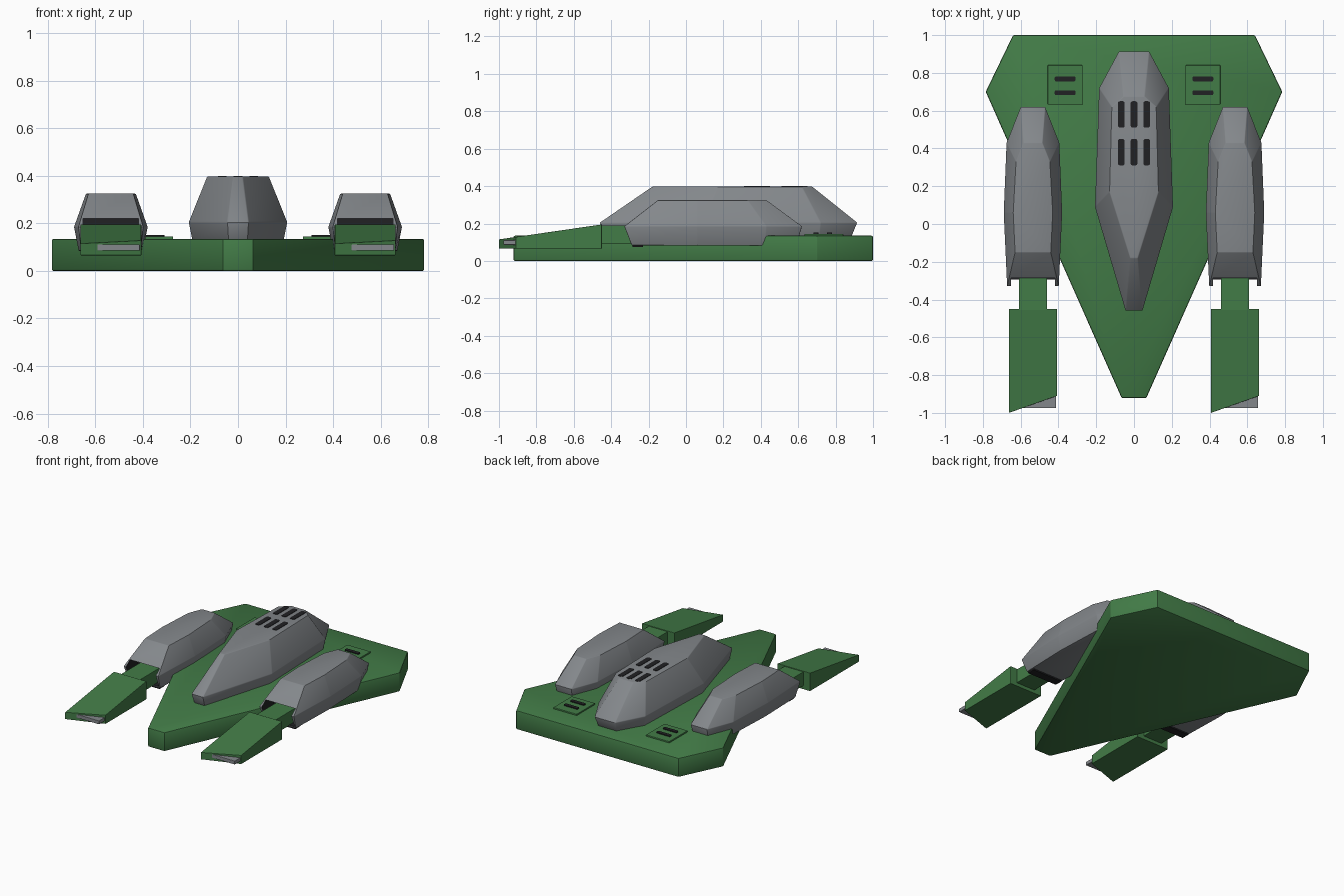
import bpy, bmesh, math

cube = bpy.data.objects.get("Cube")
if cube:
    bpy.data.objects.remove(cube, do_unlink=True)


def make_material(name, rgb):
    m = bpy.data.materials.new(name)
    m.use_nodes = True
    m.diffuse_color = (*rgb, 1)
    bsdf = m.node_tree.nodes["Principled BSDF"]
    bsdf.inputs["Base Color"].default_value = (*rgb, 1)
    bsdf.inputs["Roughness"].default_value = 0.6
    return m


GREEN = make_material("hull green", (0.055, 0.2, 0.063))
GRAY = make_material("armour gray", (0.23, 0.245, 0.26))
DARK = make_material("vent black", (0.015, 0.015, 0.017))


def finish(bm, name, mats, loc=(0, 0, 0), bevel=0.0, segments=2):
    """Turn a bmesh into an object with an optional soft edge."""
    bmesh.ops.recalc_face_normals(bm, faces=bm.faces)
    if bevel:
        bmesh.ops.bevel(bm, geom=bm.edges[:], offset=bevel, segments=segments,
                        profile=0.5, affect='EDGES', clamp_overlap=True)
    mesh = bpy.data.meshes.new(name)
    bm.to_mesh(mesh)
    bm.free()
    for m in mats:
        mesh.materials.append(m)
    ob = bpy.data.objects.new(name, mesh)
    ob.location = loc
    bpy.context.collection.objects.link(ob)
    return ob


def smooth(ob, angle=28):
    bpy.ops.object.select_all(action='DESELECT')
    ob.select_set(True)
    bpy.context.view_layer.objects.active = ob
    bpy.ops.object.shade_smooth_by_angle(angle=math.radians(angle))


def loft(layers):
    """Stack mirrored half outlines [(z, [(x, y), ...]), ...] into a solid."""
    bm = bmesh.new()
    rings = []
    for z, half in layers:
        pts = half + [(-x, y) for x, y in reversed(half)]
        rings.append([bm.verts.new((x, y, z)) for x, y in pts])
    n = len(rings[0])
    for a, b in zip(rings, rings[1:]):
        for i in range(n):
            j = (i + 1) % n
            bm.faces.new((a[i], a[j], b[j], b[i]))
    bm.faces.new(rings[0])
    bm.faces.new(rings[-1])
    return bm


def box_mesh(x, y, z):
    """Box from (low, high) ranges on each axis."""
    bm = bmesh.new()
    bmesh.ops.create_cube(bm, size=1)
    for v in bm.verts:
        v.co = [r[0] if c < 0 else r[1] for c, r in zip(v.co, (x, y, z))]
    return bm


def slot(name, x, y, z, w, l, height=0.008):
    """Thin dark vent plate with rounded corners."""
    bm = box_mesh((-w / 2, w / 2), (-l / 2, l / 2), (-height / 2, height / 2))
    upright = [e for e in bm.edges
               if abs(e.verts[0].co.z - e.verts[1].co.z) > height / 2]
    bmesh.ops.bevel(bm, geom=upright, offset=min(w, l) * 0.3, segments=3,
                    profile=0.5, affect='EDGES')
    return finish(bm, name, [DARK], (x, y, z))


# Arrowhead hull
outline = [(0.065, -0.922), (0.785, 0.70), (0.64, 1.0)]
hull = finish(loft([(0.0, outline), (0.135, outline)]), "hull", [GREEN], bevel=0.008)
smooth(hull)

# Central canopy with six vents
canopy = finish(loft([
    (0.12, [(0.04, -0.43), (0.19, 0.09), (0.17, 0.71), (0.07, 0.88)]),
    (0.205, [(0.045, -0.46), (0.207, 0.09), (0.185, 0.72), (0.08, 0.915)]),
    (0.397, [(0.02, -0.18), (0.13, 0.17), (0.118, 0.62), (0.055, 0.675)]),
]), "canopy", [GRAY], bevel=0.004)
smooth(canopy)
for row, y in enumerate((0.38, 0.58)):
    for col in (-1, 0, 1):
        slot(f"canopy_vent_{row}_{col + 1}", col * 0.067, y, 0.396, 0.036, 0.14)

for side, sx in (("right", -1), ("left", 1)):
    cx = sx * 0.535

    # Side pod, hollowed at the front
    pod = finish(loft([
        (0.083, [(0.125, -0.29), (0.135, 0.06), (0.12, 0.42), (0.055, 0.59)]),
        (0.185, [(0.137, -0.33), (0.155, 0.06), (0.14, 0.43), (0.065, 0.62)]),
        (0.325, [(0.095, -0.15), (0.105, 0.06), (0.09, 0.33), (0.05, 0.43)]),
    ]), f"{side}_pod", [GRAY, DARK], (cx, 0, 0), bevel=0.003)
    bm = box_mesh((-0.117, 0.117), (-0.5, -0.2), (0.095, 0.22))
    for f in bm.faces:
        f.material_index = 1
    cutter = finish(bm, "pod_cutter", [GRAY, DARK], (cx, 0, 0))
    cutter.hide_render = True
    bpy.context.view_layer.update()
    mod = pod.modifiers.new("recess", 'BOOLEAN')
    mod.operation = 'DIFFERENCE'
    mod.solver = 'EXACT'
    mod.object = cutter
    bpy.context.view_layer.objects.active = pod
    bpy.ops.object.modifier_apply(modifier=mod.name)
    bpy.data.objects.remove(cutter, do_unlink=True)
    smooth(pod)

    # Dark lip under the pod mouth
    finish(box_mesh((-0.117, 0.117), (-0.287, -0.23), (0.074, 0.092)),
           f"{side}_pod_lip", [DARK], (cx, 0, 0))

    # Arm joining pod and claw
    finish(box_mesh((-0.075, 0.075), (-0.47, -0.19), (0.09, 0.19)),
           f"{side}_arm", [GREEN], (cx, 0, 0), bevel=0.003)

    # Wedge claw with a slanted front edge, same way round on both sides
    bm = box_mesh((-0.128, 0.128), (-1.0, -0.45), (0.066, 0.195))
    for v in bm.verts:
        if v.co.y < -0.9:
            if v.co.x > 0:
                v.co.y = -0.91
            if v.co.z > 0.1:
                v.co.z += 0.145 * (v.co.y + 0.45)
    finish(bm, f"{side}_claw", [GREEN], (cx, 0, 0), bevel=0.002)
    finish(box_mesh((-0.065, 0.122), (-0.975, -0.85), (0.086, 0.111)),
           f"{side}_claw_tip", [GRAY], (cx, 0, 0), bevel=0.002)

    # Rear deck hatch with two vents
    px = sx * 0.365
    finish(box_mesh((-0.092, 0.092), (-0.104, 0.104), (0.12, 0.145)),
           f"{side}_hatch", [GREEN], (px, 0.737, 0), bevel=0.003)
    for i, y in enumerate((0.695, 0.768)):
        slot(f"{side}_hatch_vent_{i}", px, y, 0.147, 0.11, 0.026)
